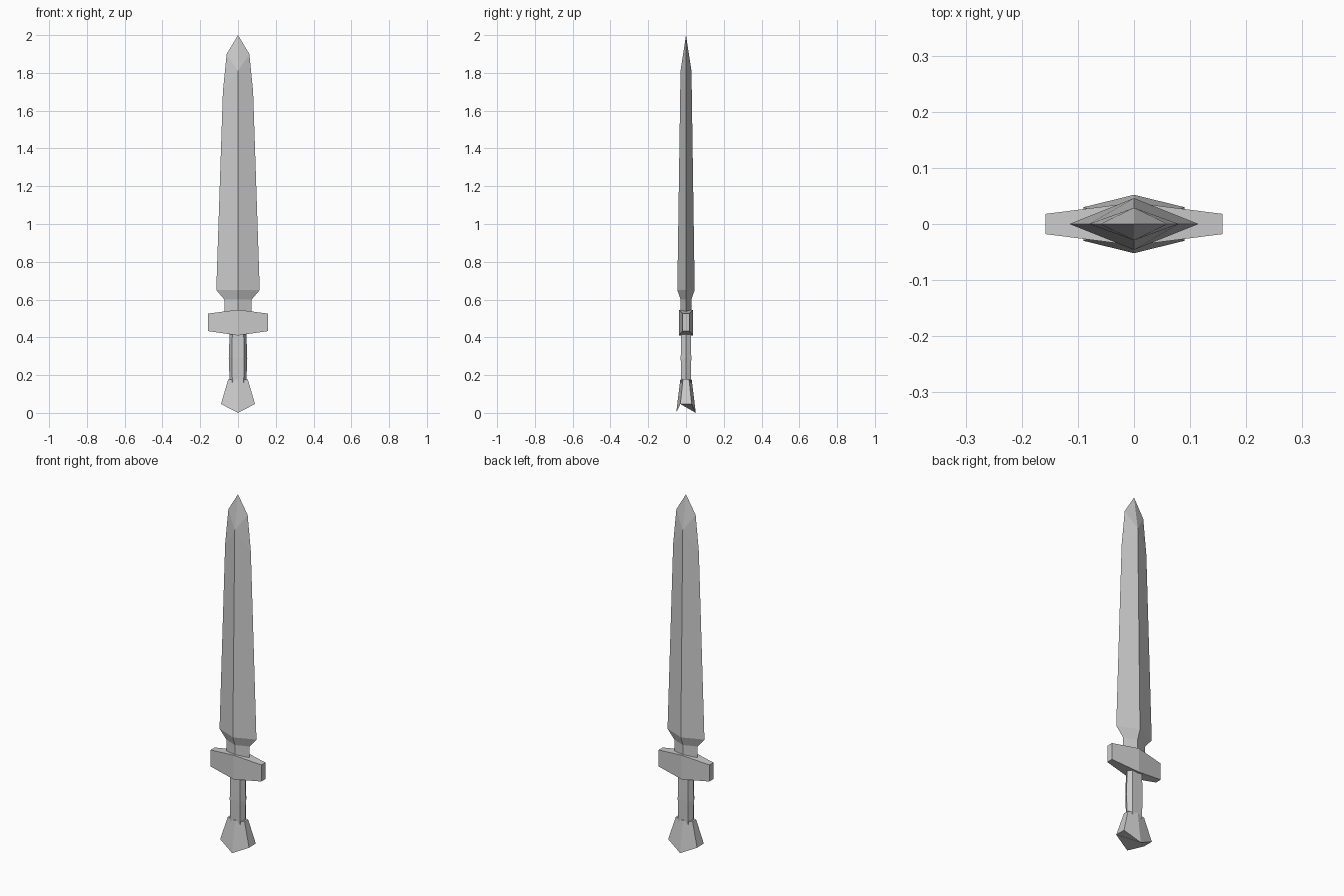
import bpy, bmesh

if "Cube" in bpy.data.objects:
    bpy.data.objects.remove(bpy.data.objects["Cube"])


def loft(name, rings):
    """Skin matching rings of points into a closed, flat-faced mesh."""
    bm = bmesh.new()
    loops = [[bm.verts.new(p) for p in ring] for ring in rings]
    n = len(loops[0])
    for a, b in zip(loops, loops[1:]):
        for i in range(n):
            j = (i + 1) % n
            bm.faces.new((a[i], a[j], b[j], b[i]))
    bm.faces.new(loops[0][::-1])
    bm.faces.new(loops[-1])
    bmesh.ops.remove_doubles(bm, verts=bm.verts, dist=0.0005)
    bmesh.ops.recalc_face_normals(bm, faces=bm.faces)
    mesh = bpy.data.meshes.new(name)
    bm.to_mesh(mesh)
    bm.free()
    obj = bpy.data.objects.new(name, mesh)
    bpy.context.collection.objects.link(obj)
    return obj


def diamond(x, edge_z, y, ridge_z):
    return [(x, 0, edge_z), (0, y, ridge_z), (-x, 0, edge_z), (0, -y, ridge_z)]


def grip_ring(z, x, inner_x, y):
    return [(x, 0, z), (inner_x, y, z), (-inner_x, y, z),
            (-x, 0, z), (-inner_x, -y, z), (inner_x, -y, z)]


def pommel_ring(x, side_y, side_z, mid_y, mid_z):
    return [(x, -side_y, side_z), (x, side_y, side_z), (0, mid_y, mid_z),
            (-x, side_y, side_z), (-x, -side_y, side_z), (0, -mid_y, mid_z)]


def guard_ring(x, y, z0, z1):
    return [(x, -y, z0), (x, y, z0), (x, y, z1), (x, -y, z1)]


# Blade: diamond section with a narrow neck and a faceted point
loft("blade", [
    diamond(0.072, 0.50, 0.028, 0.50),
    diamond(0.072, 0.60, 0.028, 0.60),
    diamond(0.115, 0.65, 0.046, 0.65),
    diamond(0.08, 1.70, 0.029, 1.81),
    diamond(0.06, 1.90, 0.029, 1.81),
    diamond(0.0, 2.0, 0.0, 2.0),
])

# Cross guard: box tapering towards both ends
loft("guard", [
    guard_ring(-0.158, 0.018, 0.433, 0.526),
    guard_ring(0, 0.038, 0.41, 0.546),
    guard_ring(0.158, 0.018, 0.433, 0.526),
])

# Grip: slightly swollen six-sided handle
loft("grip", [
    grip_ring(0.16, 0.044, 0.030, 0.026),
    grip_ring(0.29, 0.049, 0.032, 0.028),
    grip_ring(0.43, 0.044, 0.030, 0.026),
])

# Pommel: flared six-sided block with a keel underneath
pommel = loft("pommel", [
    pommel_ring(0.09, 0.03, 0.047, 0.052, 0.0),
    pommel_ring(0.052, 0.016, 0.177, 0.030, 0.177),
])
